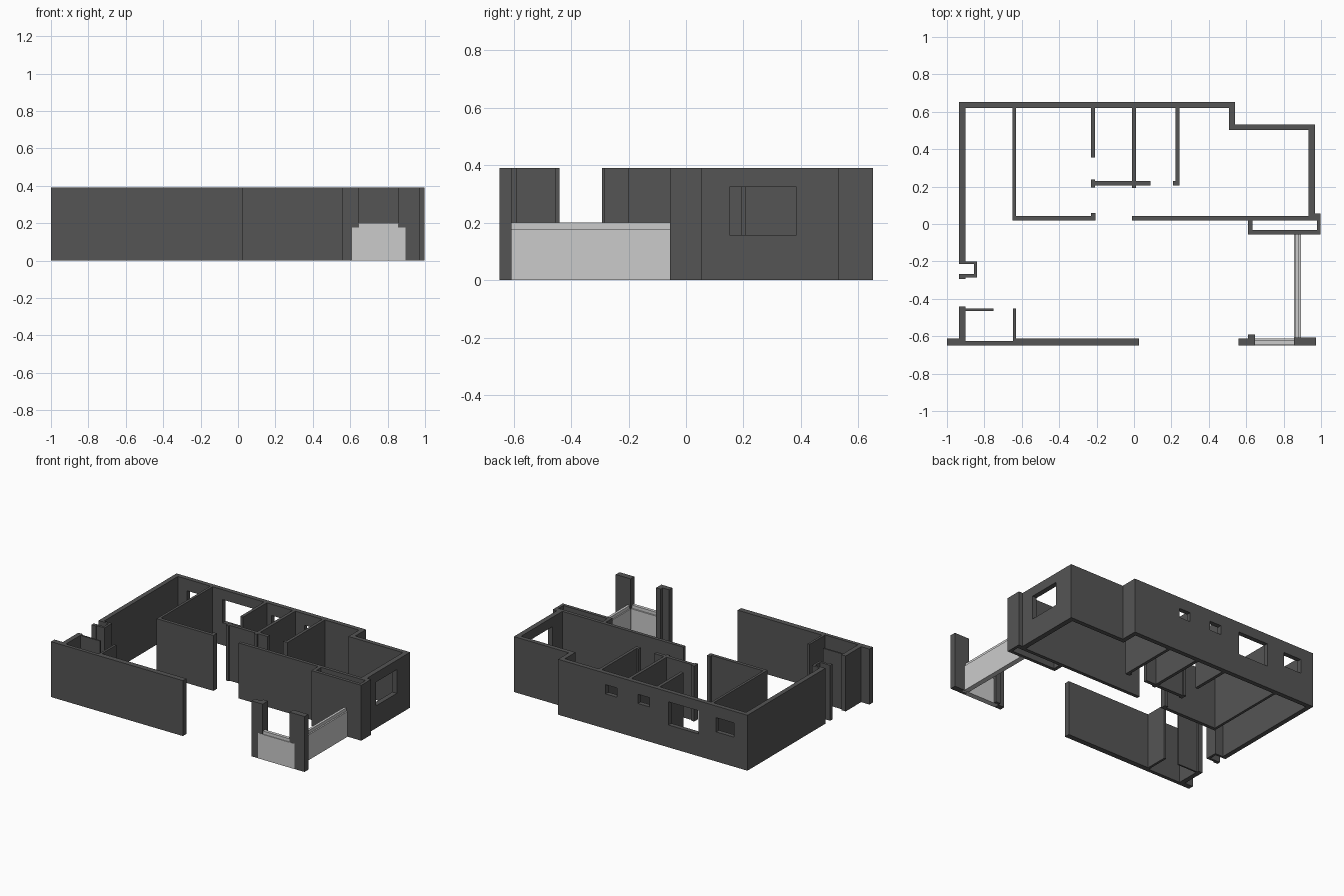
import bpy
import bmesh

H = 0.39        # wall height
RAIL = 0.178    # height of the low balcony wall
CAP = 0.20      # top of its cap


def material(name, v):
    m = bpy.data.materials.new(name)
    m.diffuse_color = (v, v, v, 1)
    return m


DARK = material("dark grey wall", 0.09)
LIGHT = material("light grey parapet", 0.60)


def finish(name, bm, mat):
    bmesh.ops.recalc_face_normals(bm, faces=bm.faces)
    me = bpy.data.meshes.new(name)
    bm.to_mesh(me)
    bm.free()
    if mat:
        me.materials.append(mat)
    ob = bpy.data.objects.new(name, me)
    bpy.context.collection.objects.link(ob)
    return ob


def prism(name, pts, z0=0.0, z1=H, mat=DARK):
    """Extrude a floor-plan outline upwards."""
    bm = bmesh.new()
    f = bm.faces.new([bm.verts.new((x, y, z0)) for x, y in pts])
    r = bmesh.ops.extrude_face_region(bm, geom=[f])
    vs = [g for g in r["geom"] if isinstance(g, bmesh.types.BMVert)]
    bmesh.ops.translate(bm, verts=vs, vec=(0, 0, z1 - z0))
    return finish(name, bm, mat)


def box(name, x0, x1, y0, y1, z0=0.0, z1=H, mat=DARK):
    return prism(name, [(x0, y0), (x1, y0), (x1, y1), (x0, y1)], z0, z1, mat)


# Outer shell: back, left and right walls with the left niche
shell = prism("outer_wall", [
    (-.935, -.215), (-.935, .652), (.54, .652), (.54, .533), (.967, .533),
    (.967, .055), (.932, .055), (.932, .502), (.508, .502), (.508, .62),
    (-.902, .62), (-.902, -.2), (-.84, -.2), (-.84, -.285), (-.902, -.285),
    (-.902, -.293), (-.935, -.293), (-.935, -.268), (-.856, -.268), (-.856, -.215)])

# Window openings cut through the shell
windows = [(-.832, -.692, .6, .7, .208, .308), (-.555, -.32, .6, .7, .157, .32),
           (-.172, -.082, .6, .7, .245, .31), (.082, .17, .6, .7, .245, .31),
           (.9, 1.0, .152, .385, .157, .324)]
for i, w in enumerate(windows):
    cutter = box(f"window_cutter_{i + 1}", *w, mat=None)
    cutter.hide_render = True
    cutter.hide_set(True)
    mod = shell.modifiers.new("window", 'BOOLEAN')
    mod.operation, mod.solver, mod.object = 'DIFFERENCE', 'EXACT', cutter

# Inner partitions
prism("left_room_wall", [
    (-.649, .62), (-.649, .02), (-.205, .02), (-.205, .06), (-.23, .06),
    (-.23, .044), (-.631, .044), (-.631, .62)])
box("hall_partition", -.231, -.209, .355, .62)
prism("bath_wall", [
    (-.231, .195), (-.209, .195), (-.209, .205), (-.01, .205), (-.01, .193),
    (.012, .193), (.012, .205), (.088, .205), (.088, .229), (.012, .229),
    (.012, .62), (-.01, .62), (-.01, .229), (-.209, .229), (-.209, .239), (-.231, .239)])
prism("right_partition", [
    (.208, .205), (.243, .205), (.243, .62), (.222, .62), (.222, .229), (.208, .229)])

# Wall along the living room, with the hollow pier box at its right end
box("living_wall", -.01, .978, .02, .044)
prism("pier_box", [
    (.61, .02), (.61, -.055), (.998, -.055), (.998, .055), (.932, .055),
    (.932, .044), (.978, .044), (.978, -.032), (.634, -.032), (.634, .02)])

# Front wall with the entrance closet
prism("front_wall", [
    (-1, -.65), (.026, -.65), (.026, -.612), (-.63, -.612), (-.63, -.453),
    (-.646, -.453), (-.646, -.625), (-.902, -.625), (-.902, -.464), (-.75, -.464),
    (-.75, -.453), (-.902, -.453), (-.902, -.44), (-.935, -.44), (-.935, -.612), (-1, -.612)])

# Balcony pillars
prism("balcony_left_pillar", [
    (.56, -.649), (.646, -.649), (.646, -.59), (.61, -.59), (.61, -.612), (.56, -.612)])
box("balcony_right_pillar", .856, .972, -.649, -.607)

# Low balcony walls with narrower caps
box("front_parapet", .61, .895, -.65, -.612, 0, RAIL, LIGHT)
box("front_parapet_cap", .646, .856, -.645, -.622, RAIL, CAP, LIGHT)
box("side_parapet", .856, .892, -.607, -.055, 0, RAIL, LIGHT)
box("side_parapet_cap", .864, .882, -.607, -.055, RAIL, CAP, LIGHT)
